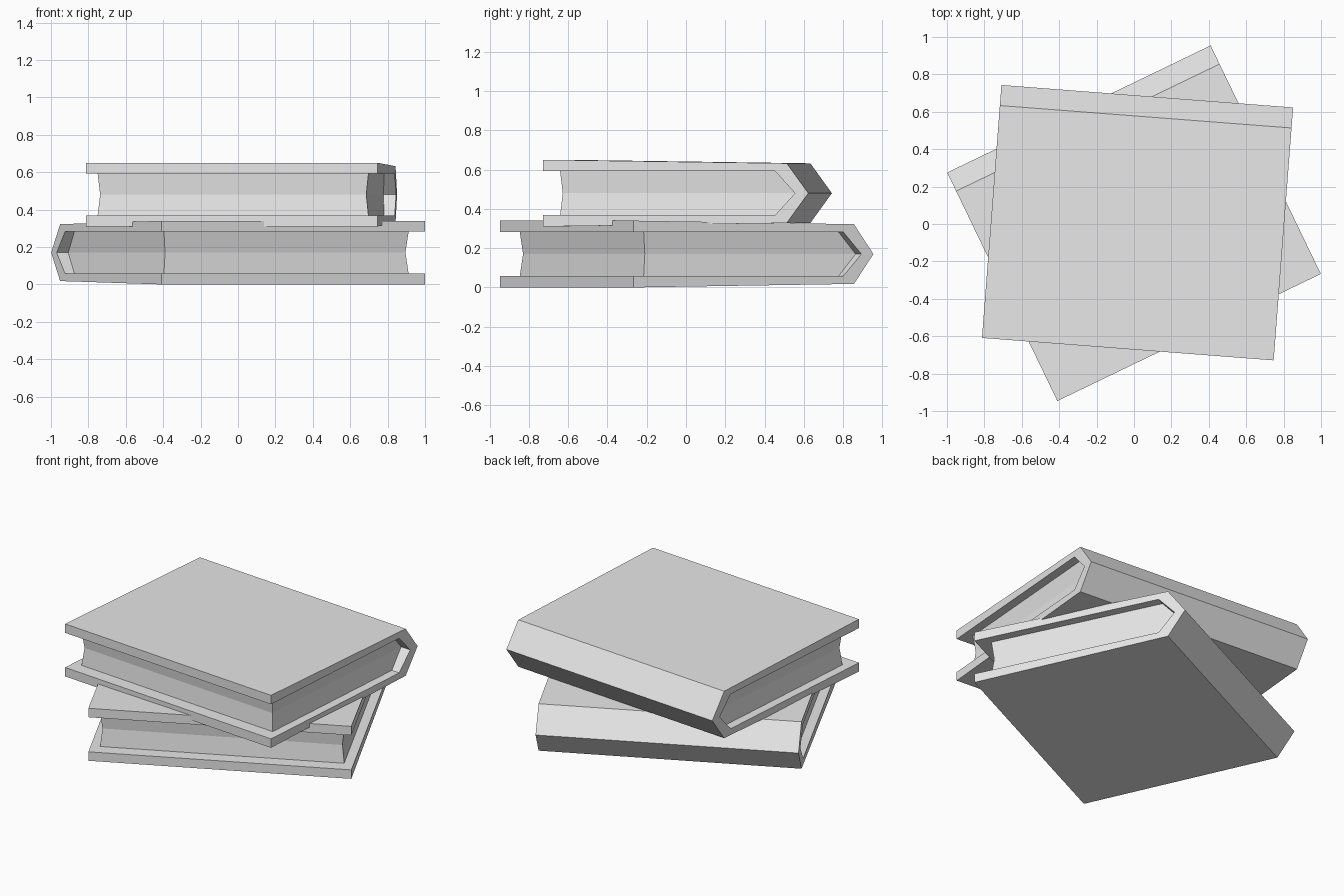
import bpy
import bmesh
import math

cube = bpy.data.objects.get("Cube")
if cube:
    bpy.data.objects.remove(cube, do_unlink=True)

grey = bpy.data.materials.new("plain_grey")
grey.use_nodes = True
grey.diffuse_color = (0.8, 0.8, 0.8, 1)
grey.node_tree.nodes["Principled BSDF"].inputs["Base Color"].default_value = (0.8, 0.8, 0.8, 1)

HALF_LENGTH = 0.782   # half the spine length
FRONT = -0.678        # opening edge of the cover
MID = 0.17            # half the book height
PAGE_X, PAGE_FRONT = 0.726, -0.594
HOLLOW = 0.0125       # inward crease of the page edges


def finish(bm, name, location, angle):
    bmesh.ops.recalc_face_normals(bm, faces=bm.faces[:])
    mesh = bpy.data.meshes.new(name)
    bm.to_mesh(mesh)
    bm.free()
    mesh.materials.append(grey)
    obj = bpy.data.objects.new(name, mesh)
    obj.location = location
    obj.rotation_euler.z = math.radians(angle)
    bpy.context.collection.objects.link(obj)


def make_cover(name, location, angle):
    # Bent sheet: matching outer and inner profiles extruded along the spine
    outer = [(FRONT, 0), (0.568, 0.018), (0.678, MID), (0.568, 0.322), (FRONT, 0.34)]
    inner = [(FRONT, 0.058), (0.508, 0.058), (0.61, MID), (0.508, 0.282), (FRONT, 0.282)]
    bm = bmesh.new()

    def row(profile, x):
        return [bm.verts.new((x, y, z)) for y, z in profile]

    ol, il = row(outer, -HALF_LENGTH), row(inner, -HALF_LENGTH)
    orr, ir = row(outer, HALF_LENGTH), row(inner, HALF_LENGTH)
    for a, b in ((ol, orr), (orr, ir), (ir, il), (il, ol)):
        for i in range(len(outer) - 1):
            bm.faces.new((a[i], a[i + 1], b[i + 1], b[i]))
    for i in (0, -1):
        bm.faces.new((ol[i], orr[i], ir[i], il[i]))
    finish(bm, name, location, angle)


def make_pages(name, location, angle):
    # Three stacked rectangles: the middle one is hollowed and fills the spine
    bm = bmesh.new()
    rings = []
    for z, inset, back in ((0.058, 0, 0.508), (MID, HOLLOW, 0.61), (0.282, 0, 0.508)):
        x, y = PAGE_X - inset, PAGE_FRONT + inset
        corners = ((-x, y), (x, y), (x, back), (-x, back))
        rings.append([bm.verts.new((cx, cy, z)) for cx, cy in corners])
    for low, high in zip(rings, rings[1:]):
        for i in range(4):
            j = (i + 1) % 4
            bm.faces.new((low[i], low[j], high[j], high[i]))
    bm.faces.new(rings[0])
    bm.faces.new(rings[-1])
    finish(bm, name, location, angle)


# Two identical books, stacked and turned
for label, location, angle in (("lower", (0, 0.004, 0), 25.75),
                               ("upper", (0.019, 0.007, 0.31), -4.4)):
    make_cover(label + "_book_cover", location, angle)
    make_pages(label + "_book_pages", location, angle)
